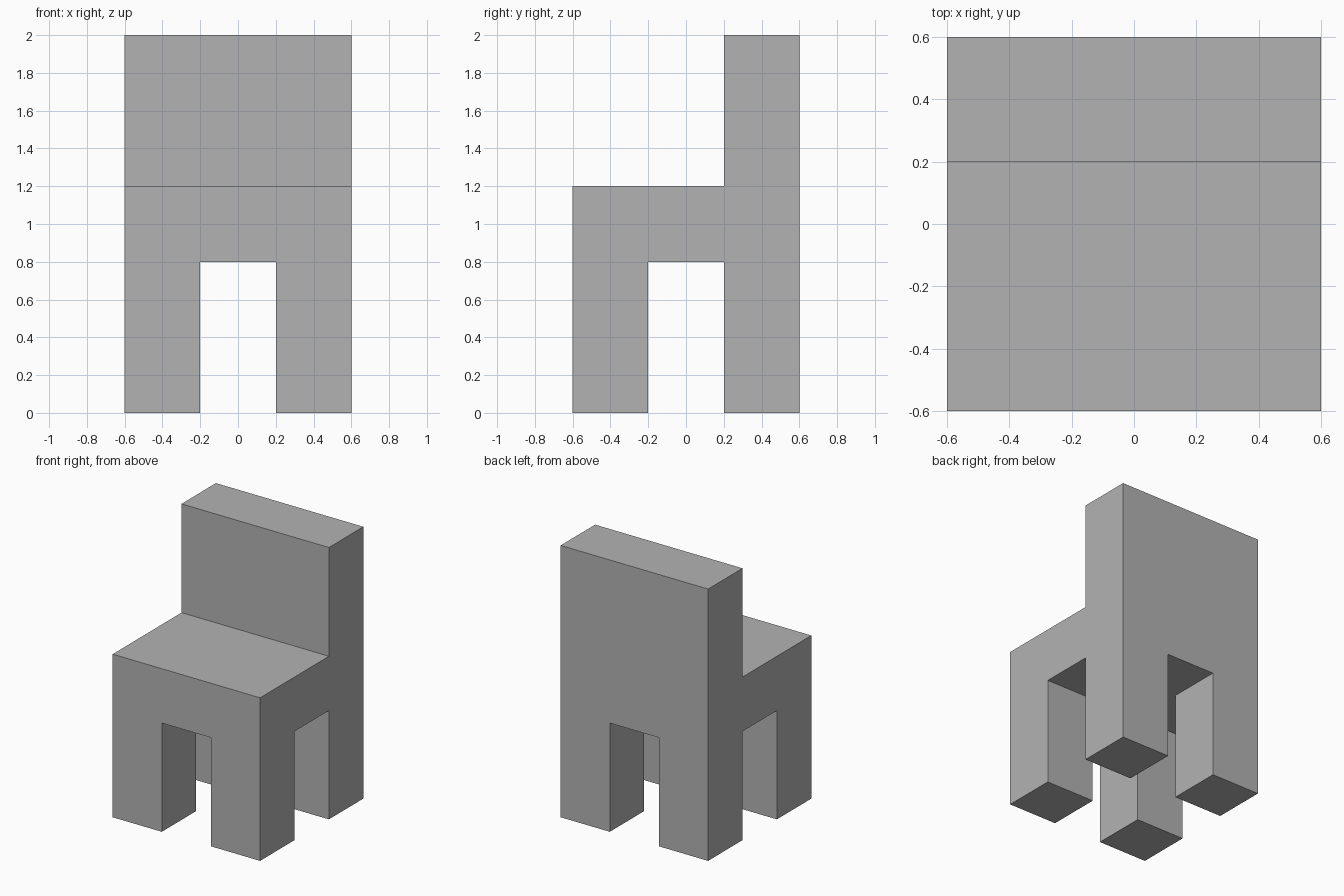
import bpy
import bmesh
from mathutils import Matrix, Vector

if "Cube" in bpy.data.objects:
    bpy.data.objects.remove(bpy.data.objects["Cube"])

HALF = 0.6      # half width of the seat
INNER = 0.2     # half gap between the legs
SEAT_LOW, SEAT_TOP, BACK_TOP = 0.8, 1.2, 2.0


def pull(bm, faces, dz):
    """Extrude faces vertically as one region."""
    new = bmesh.ops.extrude_face_region(bm, geom=faces)["geom"]
    verts = [v for v in new if isinstance(v, bmesh.types.BMVert)]
    bmesh.ops.translate(bm, verts=verts, vec=(0, 0, dz))
    left = [f for f in faces if f.is_valid]
    if left:
        bmesh.ops.delete(bm, geom=left, context='FACES_ONLY')


def facing(bm, sign):
    bm.normal_update()
    return [f for f in bm.faces if f.normal.z * sign > 0.9]


# Seat block, cut into a 3 x 3 layout
bm = bmesh.new()
bmesh.ops.create_cube(bm, size=1, matrix=Matrix.Translation((0, 0, (SEAT_LOW + SEAT_TOP) / 2))
                      @ Matrix.Diagonal((2 * HALF, 2 * HALF, SEAT_TOP - SEAT_LOW, 1)))
for axis in (Vector((1, 0, 0)), Vector((0, 1, 0))):
    for side in (-INNER, INNER):
        bmesh.ops.bisect_plane(bm, geom=bm.verts[:] + bm.edges[:] + bm.faces[:],
                               plane_co=axis * side, plane_no=axis)

# Four legs from the bottom corners
for sx in (-1, 1):
    for sy in (-1, 1):
        corner = [f for f in facing(bm, -1)
                  if f.calc_center_median().x * sx > INNER
                  and f.calc_center_median().y * sy > INNER]
        pull(bm, corner, -SEAT_LOW)

# Backrest from the rear row of the top
pull(bm, [f for f in facing(bm, 1) if f.calc_center_median().y > INNER], BACK_TOP - SEAT_TOP)

# Merge flat areas into clean faces
bmesh.ops.dissolve_limit(bm, angle_limit=0.01, verts=bm.verts[:], edges=bm.edges[:])
bmesh.ops.recalc_face_normals(bm, faces=bm.faces[:])

mesh = bpy.data.meshes.new("chair")
bm.to_mesh(mesh)
bm.free()

grey = bpy.data.materials.new("grey")
grey.diffuse_color = (0.45, 0.45, 0.45, 1)
grey.use_nodes = True
grey.node_tree.nodes["Principled BSDF"].inputs["Base Color"].default_value = grey.diffuse_color
mesh.materials.append(grey)
bpy.context.collection.objects.link(bpy.data.objects.new("chair", mesh))
